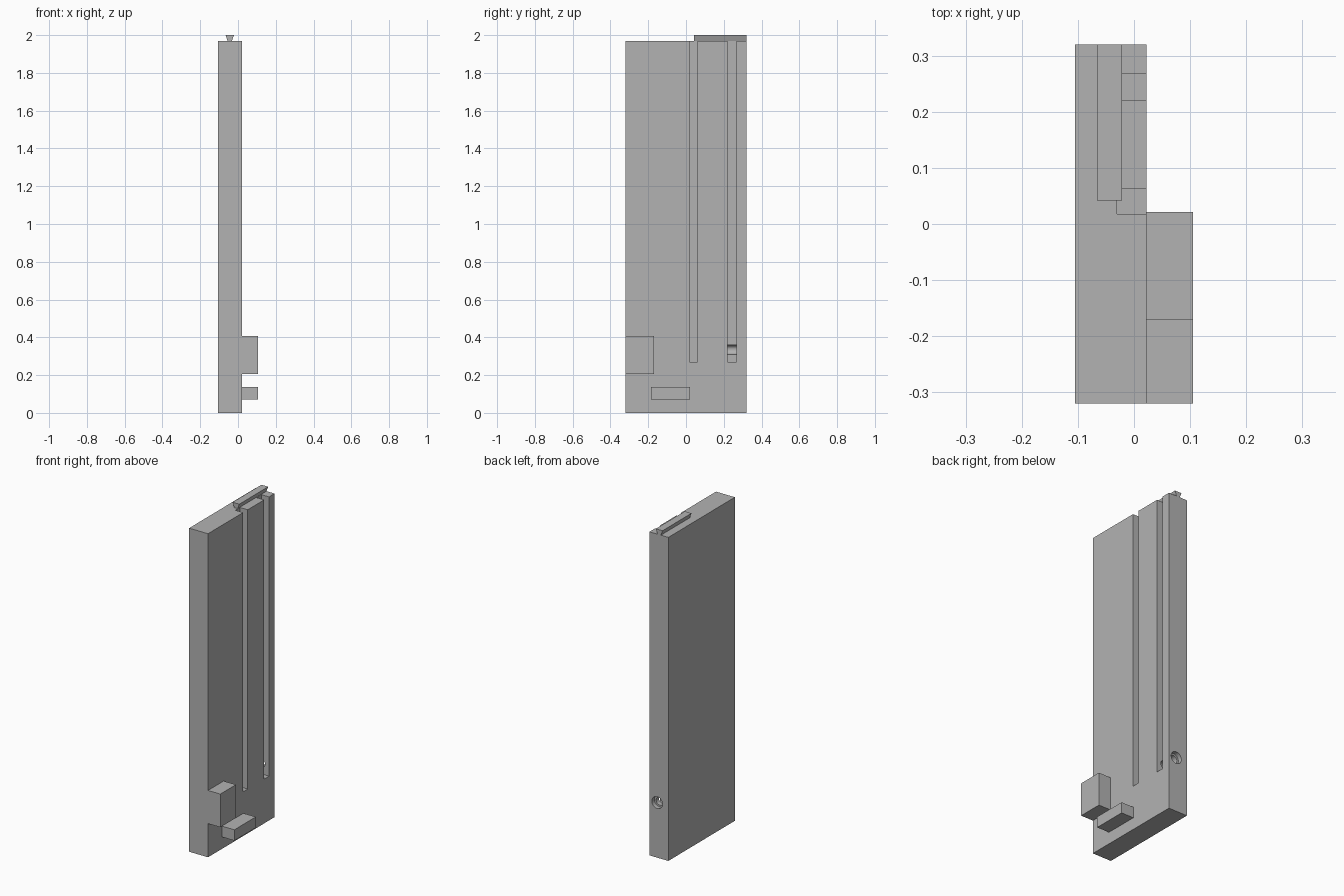
import bpy
import math

cube = bpy.data.objects.get("Cube")
if cube:
    bpy.data.objects.remove(cube, do_unlink=True)

grey = bpy.data.materials.new("plain grey")
grey.use_nodes = True
colour = (0.45, 0.45, 0.45, 1)
grey.diffuse_color = colour
grey.node_tree.nodes["Principled BSDF"].inputs["Base Color"].default_value = colour


def prism(name, section, y0, y1):
    """Extrude an x-z section along y."""
    n = len(section)
    verts = [(x, y, z) for y in (y0, y1) for x, z in section]
    faces = [tuple(range(n)), tuple(reversed(range(n, 2 * n)))]
    faces += [(i, i + n, (i + 1) % n + n, (i + 1) % n) for i in range(n)]
    mesh = bpy.data.meshes.new(name)
    mesh.from_pydata(verts, [], faces)
    mesh.materials.append(grey)
    ob = bpy.data.objects.new(name, mesh)
    bpy.context.collection.objects.link(ob)
    return ob


def box(name, x, y, z):
    return prism(name, [(x[0], z[0]), (x[1], z[0]), (x[1], z[1]), (x[0], z[1])], *y)


def cone(name, r0, r1, y0, y1):
    """Round cutter along y, from radius r0 at y0 to r1 at y1."""
    bpy.ops.mesh.primitive_cone_add(vertices=32, radius1=r1, radius2=r0, depth=y1 - y0,
                                    location=(FLOOR, (y0 + y1) / 2, 0.335),
                                    rotation=(math.pi / 2, 0, 0))
    ob = bpy.context.object
    ob.name = name
    ob.data.materials.append(grey)
    return ob


def cut(target, cutter):
    mod = target.modifiers.new(cutter.name, "BOOLEAN")
    mod.operation = "DIFFERENCE"
    mod.solver = "EXACT"
    mod.object = cutter
    cutter.hide_render = True
    cutter.hide_set(True)
    cutter.display_type = "WIRE"


LEFT, RIGHT, FLOOR, TOP = -0.105, 0.022, -0.03, 1.97

# Main slab with two long slots open at the top
panel = box("panel", (LEFT, RIGHT), (-0.32, 0.32), (0, TOP))
for name, y in (("middle_slot", (0.018, 0.062)), ("rear_slot", (0.22, 0.267))):
    cut(panel, box(name + "_cutter", (FLOOR, 0.1), y, (0.27, 2.1)))

# Screw hole from the rear edge into the rear slot, with a wider mouth
cut(panel, cone("screw_hole_cutter", 0.025, 0.025, 0.17, 0.4))
cut(panel, cone("screw_mouth_cutter", 0.036, 0.036, 0.295, 0.4))

# Dovetail rail on the top edge
prism("dovetail_rail", [(-0.055, TOP), (-0.032, TOP), (-0.021, 2.0), (-0.066, 2.0)], 0.042, 0.32)

# Blocks on the side face
box("upper_block", (RIGHT, 0.105), (-0.32, -0.17), (0.205, 0.407))
box("lower_block", (RIGHT, 0.105), (-0.185, 0.021), (0.072, 0.138))
